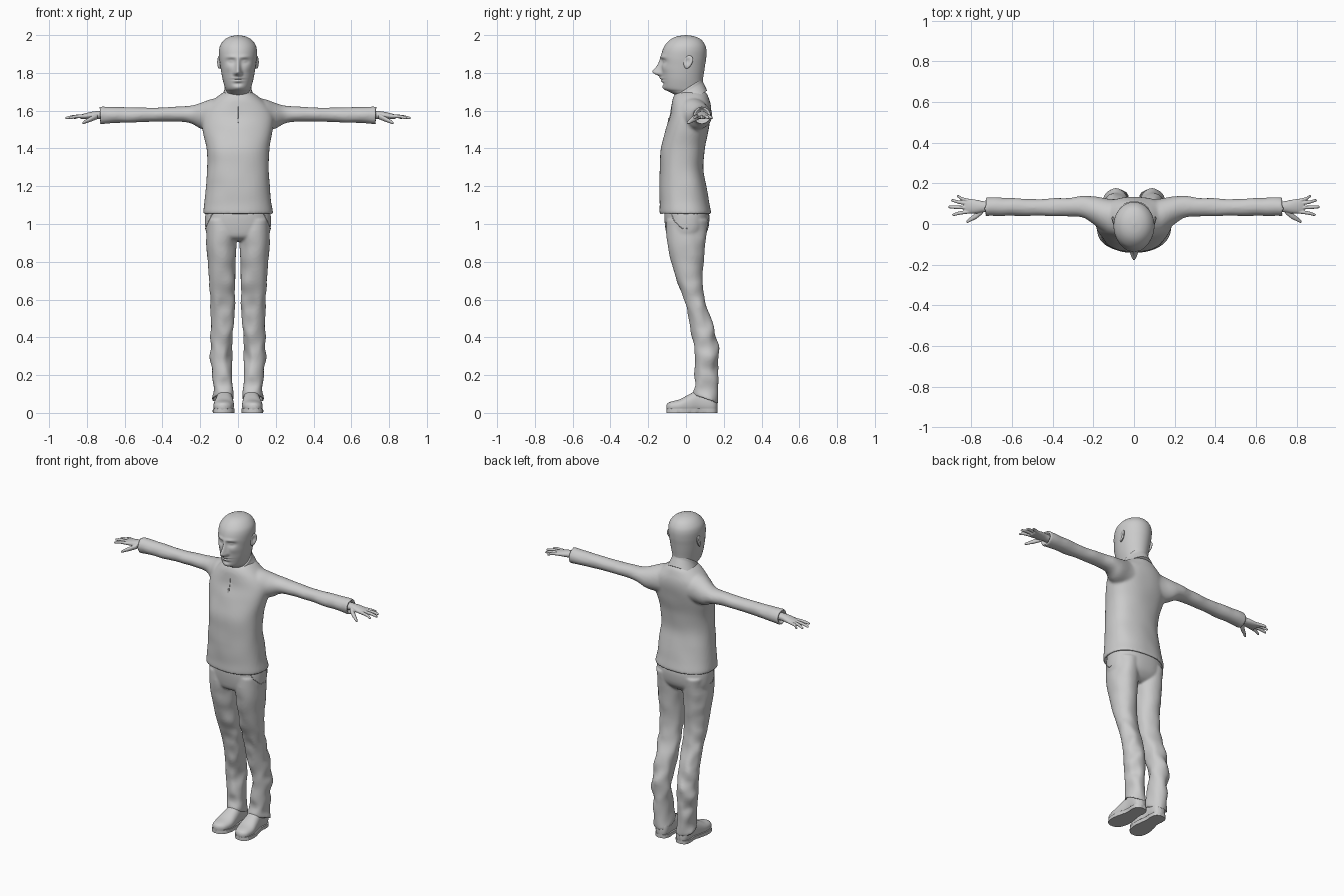
import bpy, bmesh, math
from mathutils import Vector, noise


def spline(rows, steps):
    """Catmull-Rom interpolation of station rows."""
    out = []
    for i in range(len(rows) - 1):
        a, b, c, d = (rows[max(0, min(len(rows) - 1, i + k))] for k in (-1, 0, 1, 2))
        for s in range(steps):
            t = s / steps
            out.append([q + .5 * t * (r - p + t * (2 * p - 5 * q + 4 * r - w + t * (3 * (q - r) + w - p)))
                        for p, q, r, w in zip(a, b, c, d)])
    return out + [list(rows[-1])]


def loft(bm, rows, axis, power=2.0, n=40, steps=6, side=1, fn=None):
    """Skin superellipse sections; row = position, centre u, centre v, radius u, radius v."""
    rings = []
    for t, cu, cv, ru, rv in spline(rows, steps):
        ring = []
        for k in range(n):
            a = 2 * math.pi * k / n
            c, s = (math.copysign(abs(f) ** (2 / power), f) for f in (math.cos(a), math.sin(a)))
            u, v = cu + ru * c, cv + rv * s
            p = Vector({'x': (t, u, v), 'y': (u, t, v), 'z': (u, v, t)}[axis])
            if fn:
                p = fn(p)
            p.x *= side
            ring.append(bm.verts.new(p))
        rings.append(ring)
    for r, q in zip(rings, rings[1:]):
        for k in range(n):
            bm.faces.new((r[k], r[(k + 1) % n], q[(k + 1) % n], q[k]))
    bm.faces.new(rings[0])
    bm.faces.new(rings[-1])


def make(name, bm, angle=50):
    bmesh.ops.recalc_face_normals(bm, faces=bm.faces)
    me = bpy.data.meshes.new(name)
    bm.to_mesh(me)
    bm.free()
    me.shade_smooth()
    me.set_sharp_from_angle(angle=math.radians(angle))
    ob = bpy.data.objects.new(name, me)
    bpy.context.collection.objects.link(ob)
    return ob


def fuse(ob, voxel, iterations):
    """Melt overlapping lofts into one skin."""
    m = ob.modifiers.new("Fuse", 'REMESH')
    m.mode, m.voxel_size, m.use_smooth_shade = 'VOXEL', voxel, True
    m = ob.modifiers.new("Soften", 'SMOOTH')
    m.factor, m.iterations = .5, iterations
    bpy.context.view_layer.update()
    me = bpy.data.meshes.new_from_object(ob.evaluated_get(bpy.context.evaluated_depsgraph_get()))
    ob.modifiers.clear()
    ob.data = me
    me.shade_smooth()
    bpy.context.view_layer.update()


def seam(name, target, pts, depth):
    """Thin stitched line laid onto the surface of a garment."""
    path = [target.closest_point_on_mesh(Vector(p))[1] for p in spline(pts, 6)]
    cu = bpy.data.curves.new(name, 'CURVE')
    cu.dimensions, cu.bevel_depth, cu.bevel_resolution = '3D', depth, 1
    sp = cu.splines.new('POLY')
    sp.points.add(len(path) - 1)
    for q, p in zip(sp.points, path):
        q.co = (*p, 1)
    bpy.context.collection.objects.link(bpy.data.objects.new(name, cu))


def folds(amount, scale):
    return lambda p: p + Vector((1, 1, .3)) * noise.noise(p * scale) * amount


def span(z, rx, front, back):
    return (z, 0, (front + back) / 2, rx, (back - front) / 2)


# Head and neck, with facial features pushed out of the front
features = [  # x, z, push, width, height
    (0, 1.845, .014, .008, .022), (0, 1.803, .042, .011, .014), (0, 1.825, .012, .009, .014),
    (.014, 1.798, .012, .006, .007), (.036, 1.861, -.013, .016, .010), (.036, 1.861, .007, .010, .006),
    (.032, 1.884, .006, .020, .007), (0, 1.771, .009, .017, .005), (0, 1.757, .009, .015, .005),
    (0, 1.764, -.006, .022, .002), (0, 1.742, -.005, .016, .006), (0, 1.722, .006, .018, .010),
    (.05, 1.825, .004, .016, .014)]


def face(p):
    if p.y < -.02:
        fade = min(1, (-.02 - p.y) / .04)
        for x, z, push, w, h in features:
            p.y -= fade * push * math.exp(-((abs(p.x) - x) / w) ** 2 / 2 - ((p.z - z) / h) ** 2 / 2)
    return p


bm = bmesh.new()
loft(bm, [span(1.60, .062, -.04, .085), span(1.65, .058, -.042, .085), span(1.68, .058, -.055, .085),
          span(1.70, .061, -.09, .085), span(1.718, .068, -.116, .086), span(1.76, .080, -.125, .089),
          span(1.80, .088, -.129, .095), span(1.84, .094, -.131, .101), span(1.88, .099, -.132, .107),
          span(1.92, .100, -.124, .108), span(1.95, .092, -.109, .100), span(1.977, .070, -.082, .079),
          span(1.993, .040, -.048, .046), span(2.0, .001, -.003, .003)], 'z', n=128, steps=9, fn=face)
make("head", bm, 80)

# Ears: flattened shells with a hollow on the outer side
for side in (-1, 1):
    bm = bmesh.new()
    bmesh.ops.create_uvsphere(bm, u_segments=32, v_segments=24, radius=1)
    for v in bm.verts:
        x, y, z = v.co
        hollow = .9 * math.exp(-((y + .1) ** 2 + (z - .1) ** 2) / .25) if x > 0 else 0
        v.co = (side * (.098 + .011 * (x - hollow) + .007 * y), .010 + .025 * y * (1 + .25 * z) + .006 * z,
                1.857 + .035 * z)
    make("ear", bm, 80)

# Jumper: torso and both sleeves melted together, hollow at hem and cuffs
bm = bmesh.new()
loft(bm, [span(1.08, .165, -.120, .115), span(1.052, .174, -.130, .124), span(1.058, .185, -.140, .134),
          span(1.12, .177, -.140, .121), span(1.20, .169, -.141, .107), span(1.30, .162, -.140, .092),
          span(1.40, .168, -.132, .100), span(1.50, .186, -.107, .120), span(1.57, .190, -.085, .131),
          span(1.62, .165, -.077, .131), span(1.66, .125, -.070, .122), span(1.69, .088, -.055, .110),
          span(1.705, .06, -.03, .09)], 'z', power=2.3, n=64, fn=folds(.004, 9))
for side in (-1, 1):
    loft(bm, [(.08, .035, 1.580, .085, .090), (.14, .042, 1.576, .085, .084), (.20, .068, 1.573, .068, .067),
              (.25, .083, 1.580, .053, .047), (.32, .085, 1.582, .046, .040), (.45, .081, 1.578, .041, .038),
              (.60, .083, 1.577, .044, .041), (.70, .085, 1.576, .046, .045), (.730, .085, 1.575, .047, .047),
              (.735, .085, 1.575, .038, .038), (.712, .085, 1.575, .033, .032)], 'x', side=side,
         fn=folds(.005, 14))
jumper = make("jumper", bm)
fuse(jumper, .008, 5)

# Standing collar, higher at the back
bm = bmesh.new()


def tilt(p):
    p.z += .65 * (p.y - .01)
    return p


loft(bm, [(1.64, 0, .014, .100, .098), (1.675, 0, .012, .083, .087), (1.700, 0, .011, .074, .079),
          (1.718, 0, .010, .071, .076), (1.719, 0, .010, .064, .069), (1.69, 0, .010, .063, .068)],
     'z', n=64, fn=tilt)
make("collar", bm)

# Zip line and its puller
seam("zip_line", jumper, [(0, -.2, 1.57), (0, -.2, 1.60), (0, -.2, 1.635)], .0025)
bm = bmesh.new()
bmesh.ops.create_cube(bm, size=1)
at = jumper.closest_point_on_mesh(Vector((0, -.2, 1.585)))[1]
for v in bm.verts:
    v.co = Vector((v.co.x * .008, v.co.y * .008, v.co.z * .028)) + at
make("zip_puller", bm, 30)


# Trousers: hips and two legs melted together, hem lower at the heel
def leg_shape(p):
    k = max(0, min(1, (.2 - p.z) / .1))
    low = max(0, min(1, (.75 - p.z) / .2))
    p = folds(.005 + .008 * low, 13)(p)
    p.z -= .35 * k * (p.y - .105)
    return p


bm = bmesh.new()
loft(bm, [span(1.10, .165, -.110, .110), span(1.04, .174, -.115, .124), span(.97, .172, -.108, .116),
          span(.93, .155, -.095, .090), span(.91, .10, -.06, .06)], 'z', power=2.3, n=64)
for side in (-1, 1):
    loft(bm, [(1.02, .088, .004, .080, .110), (.90, .088, .001, .079, .102), (.80, .087, .008, .073, .085),
              (.70, .084, .018, .068, .069), (.60, .083, .043, .063, .056), (.50, .083, .075, .060, .057),
              (.40, .086, .100, .060, .061), (.30, .088, .110, .060, .062), (.20, .083, .106, .051, .061),
              (.12, .080, .105, .051, .064), (.075, .078, .106, .054, .067), (.072, .078, .106, .045, .058),
              (.10, .078, .106, .040, .052)], 'z', power=2.15, side=side, fn=leg_shape)
trousers = make("trousers", bm)
fuse(trousers, .007, 4)
for side in (-1, 1):
    seam("pocket_seam", trousers, [(side * .14, -.09, 1.06), (side * .165, -.06, 1.01),
                                   (side * .185, -.02, .975), (side * .19, .01, .975)], .002)

# Shoes: rounded upper on a flat, slightly wider sole
shoe = [(-.103, .082, .030, .012, .012), (-.095, .081, .031, .028, .022), (-.075, .079, .033, .044, .028),
        (-.03, .076, .037, .054, .036), (.02, .073, .047, .050, .053), (.07, .071, .060, .043, .062),
        (.13, .071, .055, .042, .062), (.155, .071, .050, .032, .050), (.166, .071, .045, .012, .030)]


def upper(p):
    p.z = max(p.z, .012)
    return p


def sole(p):
    p.x += .07 * (p.x - .075)
    p.z = max(0, min(.022, (p.z - .037) * 9 + .011))
    return p


for side in (-1, 1):
    for name, fn in (("shoe_upper", upper), ("shoe_sole", sole)):
        bm = bmesh.new()
        loft(bm, shoe, 'y', power=2.3, side=side, fn=fn)
        make(name, bm, 40)

# Hands: palm, four fingers and a lowered thumb melted together
fingers = [(.112, .872, .136), (.098, .900, .116), (.080, .914, .084), (.062, .895, .046)]
for side in (-1, 1):
    bm = bmesh.new()
    loft(bm, [(.69, .085, 1.576, .026, .022), (.74, .085, 1.577, .027, .021), (.775, .086, 1.575, .033, .019),
              (.81, .088, 1.571, .036, .015), (.832, .088, 1.568, .033, .011), (.838, .088, 1.568, .02, .006)],
         'x', n=32, side=side)
    for y0, tip, y1 in fingers:
        mid = (.82 + tip) / 2
        loft(bm, [(.80, y0, 1.571, .009, .010), (mid, (y0 + y1) / 2, 1.569, .0085, .009),
                  (tip - .008, y1, 1.562, .0072, .007), (tip, y1, 1.561, .003, .003)], 'x', n=16, side=side)
    loft(bm, [(.745, .066, 1.570, .016, .015), (.775, .042, 1.557, .016, .014), (.800, .026, 1.546, .012, .011),
              (.818, .014, 1.537, .009, .008), (.825, .011, 1.534, .003, .003)], 'x', n=16, side=side)
    fuse(make("hand", bm), .0028, 2)
